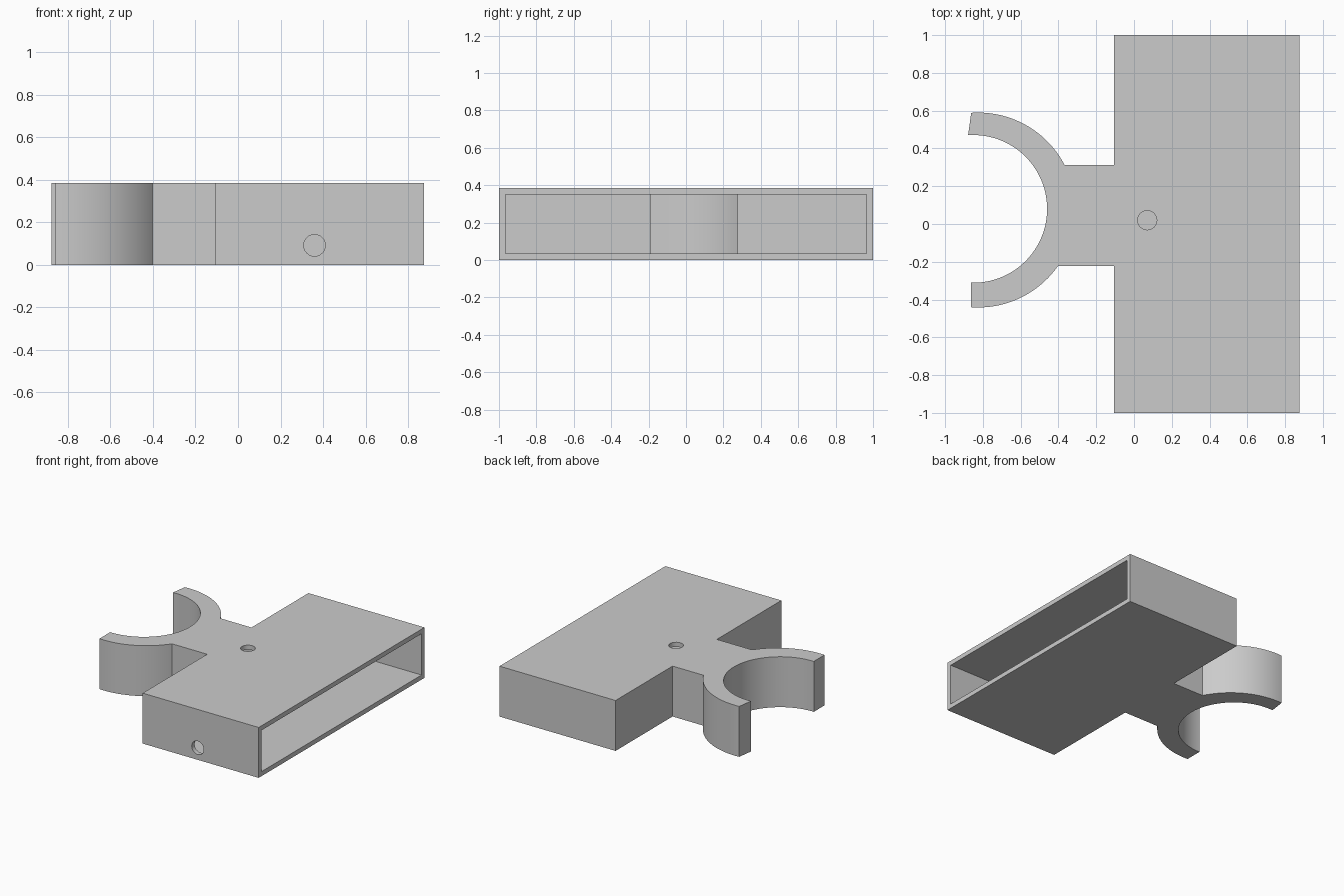
import bpy, bmesh
from math import radians, sin, cos
from mathutils import Matrix

cube = bpy.data.objects.get("Cube")
if cube:
    bpy.data.objects.remove(cube, do_unlink=True)

HEIGHT = 0.385
WALL = 0.035
OUTER = (-0.825, 0.074, 0.516)   # clip outer circle: x, y, radius
INNER = (-0.851, 0.08, 0.391)    # clip inner circle

grey = bpy.data.materials.new("plain grey")
grey.use_nodes = True
colour = (0.6, 0.6, 0.6, 1)
grey.diffuse_color = colour
grey.node_tree.nodes["Principled BSDF"].inputs["Base Color"].default_value = colour


def arc(circle, start, end, steps):
    x, y, r = circle
    angles = [radians(start + (end - start) * i / steps) for i in range(steps + 1)]
    return [(x + r * cos(a), y + r * sin(a)) for a in angles]


def finish(bm, name):
    bmesh.ops.recalc_face_normals(bm, faces=bm.faces)
    mesh = bpy.data.meshes.new(name)
    bm.to_mesh(mesh)
    bm.free()
    mesh.materials.append(grey)
    obj = bpy.data.objects.new(name, mesh)
    bpy.context.collection.objects.link(obj)
    return obj


def prism(name, outline, low, high):
    bm = bmesh.new()
    face = bm.faces.new([bm.verts.new((x, y, low)) for x, y in outline])
    top = bmesh.ops.extrude_face_region(bm, geom=[face])["geom"]
    verts = [v for v in top if isinstance(v, bmesh.types.BMVert)]
    bmesh.ops.translate(bm, verts=verts, vec=(0, 0, high - low))
    return finish(bm, name)


def drill(name, location, axis):
    bm = bmesh.new()
    turn = Matrix.Rotation(radians(90), 4, 'X') if axis == 'Y' else Matrix()
    bmesh.ops.create_cone(bm, cap_ends=True, segments=24, radius1=0.051, radius2=0.051,
                          depth=0.2, matrix=Matrix.Translation(location) @ turn)
    return finish(bm, name)


# Sleeve, neck and open clip share one outline
outline = [(0.875, -1), (0.875, 1), (-0.105, 1), (-0.105, 0.312)]
outline += arc(OUTER, 27.5, 94.1, 28)
outline += arc(INNER, 94, -91.6, 64)
outline += arc(OUTER, -94.1, -35, 26)
outline += [(-0.105, -0.222), (-0.105, -1)]
holder = prism("sleeve_with_clip", outline, 0, HEIGHT)

# Hollow inside, open on the left and running into the neck
inside = 1 - WALL
back = -0.105 + WALL
hollow = [(1, -inside), (1, inside), (back, inside), (back, 0.275)]
hollow += arc(OUTER, 22.9, -11.6, 14)
hollow += [(-0.32, -0.19), (back, -0.19), (back, -inside)]
cutters = [
    prism("hollow_cutter", hollow, WALL, HEIGHT - WALL),
    drill("top_hole_cutter", (0.07, 0.02, HEIGHT), 'Z'),
    drill("front_hole_cutter", (0.36, -1, 0.092), 'Y'),
]
for cutter in cutters:
    cutter.hide_render = True
    cut = holder.modifiers.new(cutter.name, 'BOOLEAN')
    cut.operation = 'DIFFERENCE'
    cut.solver = 'EXACT'
    cut.object = cutter

# Bake the cuts, then drop the cutters
bpy.context.view_layer.objects.active = holder
holder.select_set(True)
for cutter in cutters:
    bpy.ops.object.modifier_apply(modifier=cutter.name)
    bpy.data.objects.remove(cutter, do_unlink=True)
bpy.ops.object.shade_smooth_by_angle(angle=radians(25))
